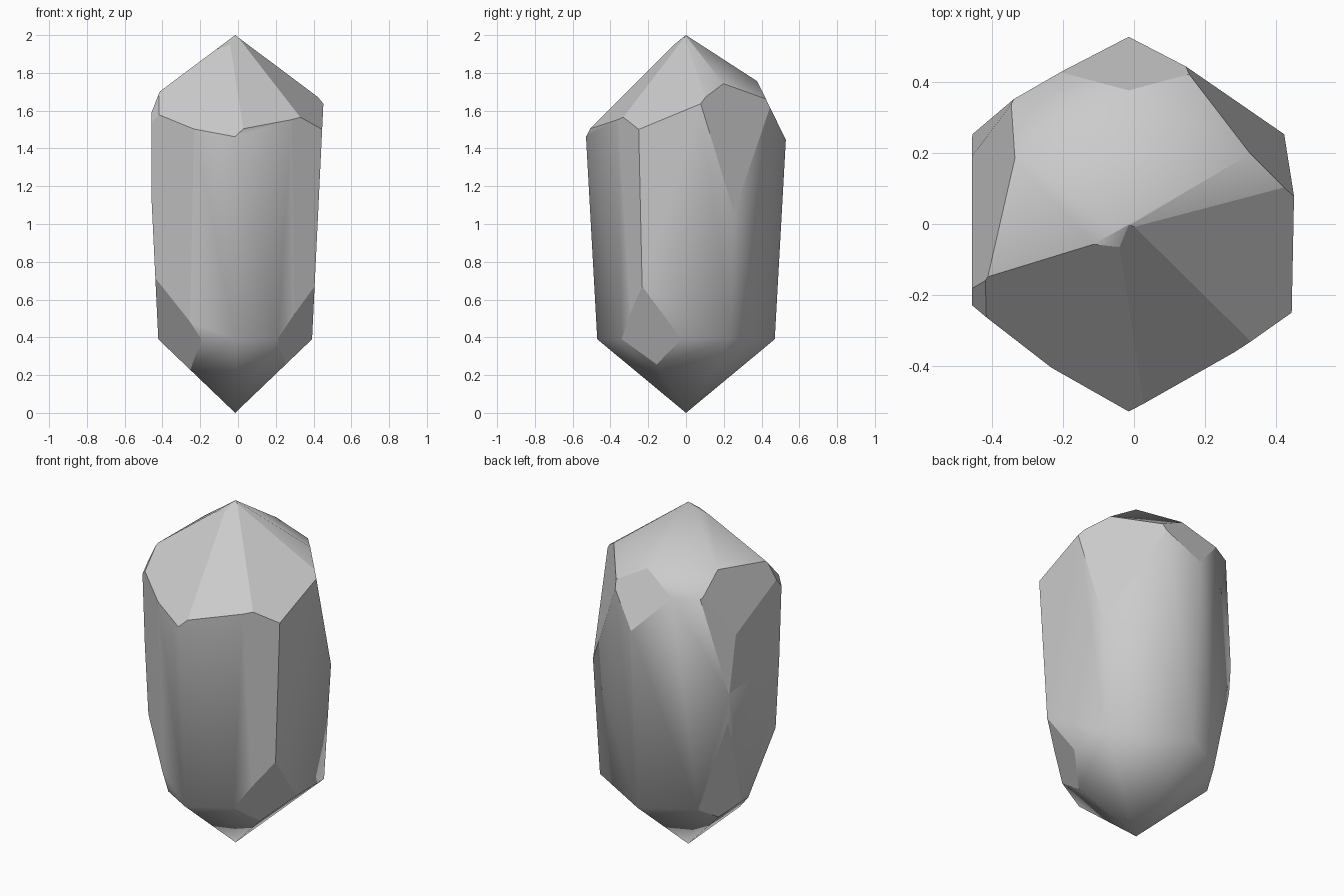
import bpy, bmesh, math
from mathutils import Vector

if "Cube" in bpy.data.objects:
    bpy.data.objects.remove(bpy.data.objects["Cube"])

CX = -0.015
bm = bmesh.new()


def ring(radius, z):
    # six corners, one pointing straight to the front and one to the back
    return [bm.verts.new((CX + radius * math.cos(math.radians(30 + 60 * i)),
                          radius * math.sin(math.radians(30 + 60 * i)), z))
            for i in range(6)]


# Six-sided crystal body with a point at each end
tip, foot = bm.verts.new((CX, 0, 2)), bm.verts.new((CX, 0, 0))
low, high = ring(0.47, 0.39), ring(0.54, 1.65)
for i in range(6):
    j = (i + 1) % 6
    bm.faces.new((low[i], low[j], high[j], high[i]))
    bm.faces.new((high[i], high[j], tip))
    bm.faces.new((low[j], low[i], foot))


def chip(point, normal):
    # slice off everything outside the plane and cap the cut
    cut = bmesh.ops.bisect_plane(
        bm, geom=bm.verts[:] + bm.edges[:] + bm.faces[:], dist=1e-5,
        plane_co=Vector(point), plane_no=Vector(normal).normalized(),
        clear_outer=True)["geom_cut"]
    edges = [e for e in cut if isinstance(e, bmesh.types.BMEdge)]
    if edges:
        bmesh.ops.edgeloop_fill(bm, edges=edges)
        for e in edges:
            e.smooth = False


def corner_chip(angle, radius, z, out, up):
    # chip centred on one of the upright corners
    c, s = math.cos(math.radians(angle)), math.sin(math.radians(angle))
    chip((CX + radius * c, radius * s, z), (out * c, out * s, up))


for point, normal in [
    ((CX, 0, 2.001), (0.35, -0.95, 1)),                # steep front of the tip
    ((-0.02, -0.38, 1.62), (-0.42, -1.07, 1)),         # front shoulder
    ((-0.457, 0, 1.3), (-1, 0, 0)),                    # left side
    ((-0.02, 0.38, 1.75), (0, 2.05, 1)),               # back shoulder
    ((-0.385, 0, 1.71), (-0.77, 0.13, 0.27)),          # left shoulder
    ((0.22, 0.04, 1.82), (0.56, -0.28, 0.65)),         # right shoulder
    ((0.30, 0.26, 1.63), (0.96, 0.81, 0.20)),          # back right, top
    ((-0.23, -0.398, 1.3), (-0.62, -0.78, -0.04)),     # front left panel
    ((0.20, -0.405, 1.3), (0.56, -0.83, -0.045)),      # front right panel
]:
    chip(point, normal)

for args in [
    (210, 0.47, 1.60, 0.91, 0.41),      # front left corner, top
    (210, 0.47, 0.72, 0.93, -0.37),     # front left corner, bottom
    (150, 0.48, 1.40, 0.99, 0.09),      # back left corner, top
    (150, 0.505, 0.95, 0.98, -0.19),    # back left corner, bottom
    (-30, 0.472, 0.65, 0.92, -0.38),    # front right corner, bottom
]:
    corner_chip(*args)

# Soft shading across the body, crisp lines around the chips
for f in bm.faces:
    f.smooth = True
bmesh.ops.recalc_face_normals(bm, faces=bm.faces[:])
mesh = bpy.data.meshes.new("crystal")
bm.to_mesh(mesh)
bm.free()
bpy.context.collection.objects.link(bpy.data.objects.new("crystal", mesh))
